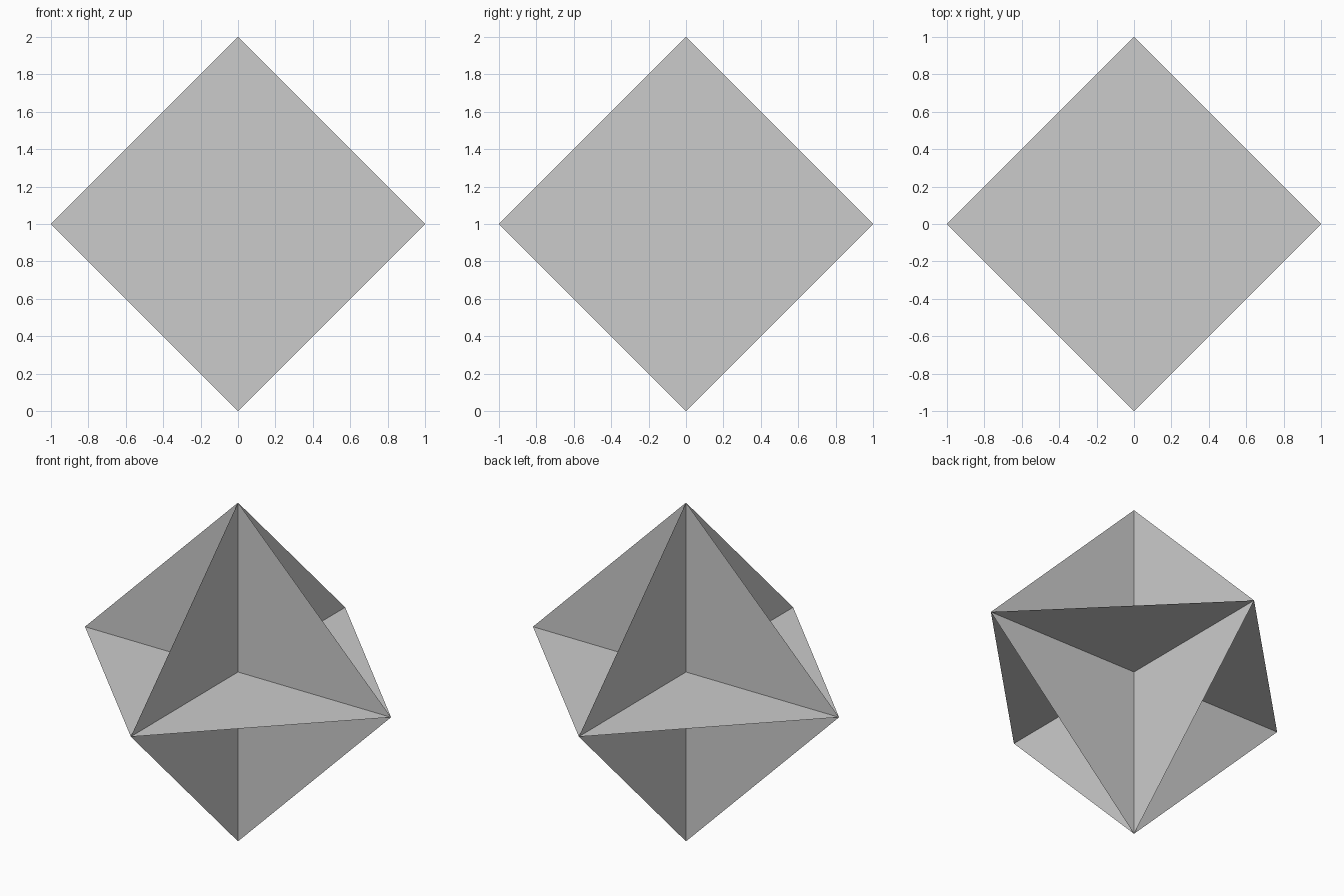
import bpy, bmesh
from math import radians
from mathutils import Matrix

if "Cube" in bpy.data.objects:
    bpy.data.objects.remove(bpy.data.objects["Cube"])


def diamond_panel(name, angle, axis):
    """Flat square of circumradius 1, fanned into quarters, centred at z = 1."""
    bm = bmesh.new()
    place = Matrix.Translation((0, 0, 1)) @ Matrix.Rotation(radians(angle), 4, axis)
    bmesh.ops.create_circle(bm, cap_ends=True, cap_tris=True, segments=4,
                            radius=1, matrix=place)
    mesh = bpy.data.meshes.new(name)
    bm.to_mesh(mesh)
    bm.free()
    obj = bpy.data.objects.new(name, mesh)
    bpy.context.collection.objects.link(obj)
    return obj


# Three mutually perpendicular panels crossing at the centre
diamond_panel("horizontal_panel", 0, 'X')
diamond_panel("front_panel", 90, 'X')
diamond_panel("side_panel", 90, 'Y')
